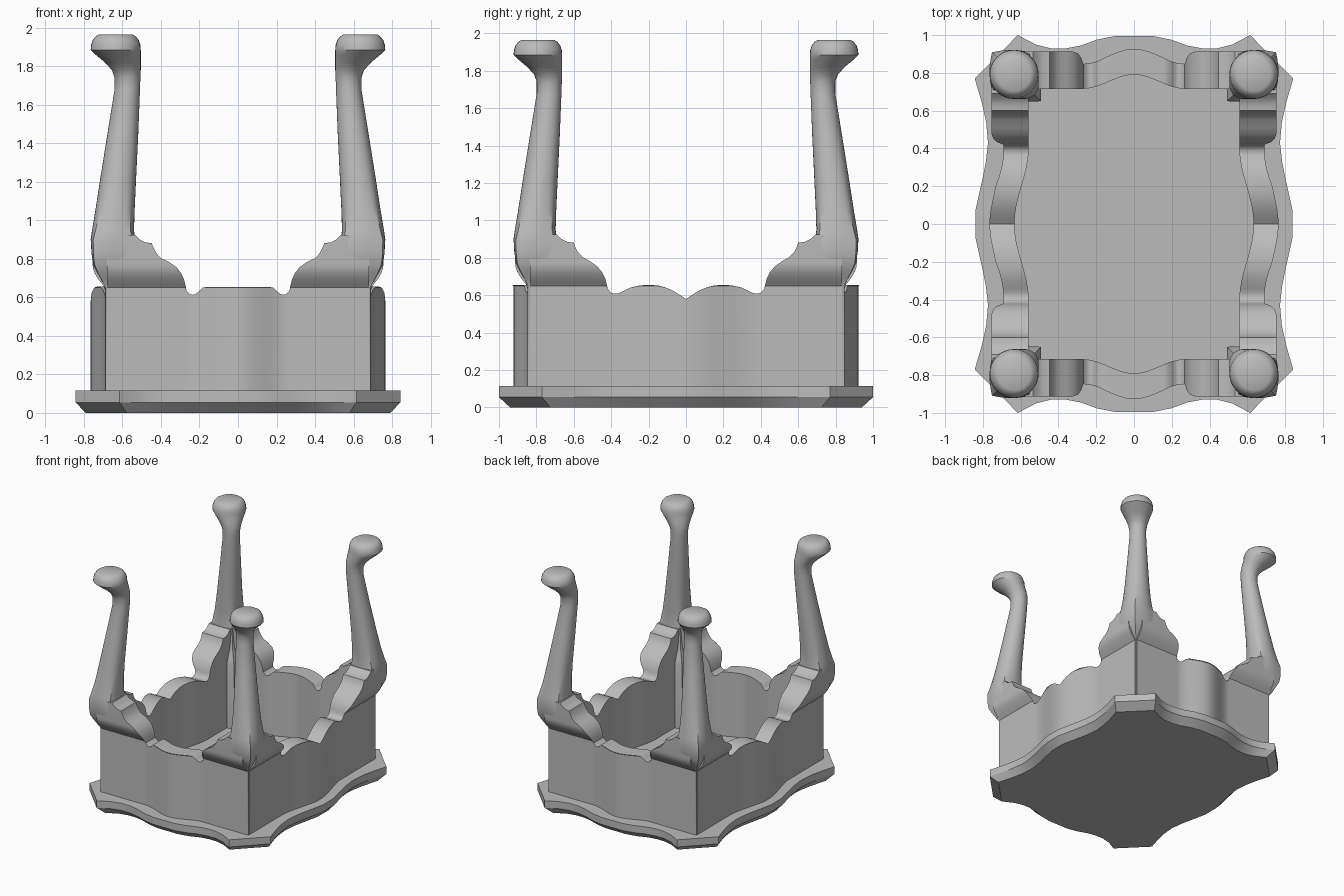
import bpy, bmesh, math

cube = bpy.data.objects.get("Cube")
if cube:
    bpy.data.objects.remove(cube, do_unlink=True)

grey = bpy.data.materials.new("plain grey")
grey.use_nodes = True
tone = (0.5, 0.5, 0.5, 1)
grey.diffuse_color = tone
grey.node_tree.nodes["Principled BSDF"].inputs["Base Color"].default_value = tone


def finish(bm, name, angle=35):
    """Turn a bmesh into a shaded object."""
    bmesh.ops.remove_doubles(bm, verts=bm.verts, dist=0.0005)
    bmesh.ops.recalc_face_normals(bm, faces=bm.faces)
    mesh = bpy.data.meshes.new(name)
    bm.to_mesh(mesh)
    bm.free()
    mesh.materials.append(grey)
    obj = bpy.data.objects.new(name, mesh)
    bpy.context.collection.objects.link(obj)
    bpy.ops.object.select_all(action="DESELECT")
    obj.select_set(True)
    bpy.context.view_layer.objects.active = obj
    bpy.ops.object.shade_smooth_by_angle(angle=math.radians(angle))
    return obj


def loft(bm, rings):
    """Skin a list of closed rings and cap both ends."""
    loops = [[bm.verts.new(p) for p in ring] for ring in rings]
    n = len(loops[0])
    for a, b in zip(loops, loops[1:]):
        for i in range(n):
            j = (i + 1) % n
            bm.faces.new((a[i], a[j], b[j], b[i]))
    bm.faces.new(loops[0][::-1])
    bm.faces.new(loops[-1])


# Scalloped table top, lying face down with a chamfered rim
quarter = [(0.1, 0.995), (0.2, 0.975), (0.28, 0.945), (0.36, 0.93), (0.44, 0.93),
           (0.52, 0.95), (0.615, 1.0), (0.843, 0.77), (0.805, 0.64), (0.783, 0.54),
           (0.773, 0.43), (0.784, 0.33), (0.8, 0.25), (0.82, 0.16), (0.84, 0.07)]
half = quarter + [(x, -y) for x, y in reversed(quarter)]
outline = half + [(-x, y) for x, y in reversed(half)]
bm = bmesh.new()
loft(bm, [[(x * k, y * k, z) for x, y in outline]
          for k, z in ((0.94, 0), (1, 0.055), (1, 0.115))])
finish(bm, "table_top", 25)


# Aprons: bowed boards with a shaped edge that rises into ears at the legs
LEVELS = (0.1, 0.65, 0.67, 0.69, 0.71, 0.73, 0.75, 0.77, 0.95)


def flare(z):
    t = min(max((z - 0.65) / 0.12, 0), 1)
    return 0.065 * math.sin(t * math.pi / 2)


def apron(name, edge, inner, bow_width, place):
    thick = 0.132
    stations = [(-s, z) for s, z in reversed(edge) if s > 0] + edge
    rings = []
    for s, top in stations:
        bow = 0.0375 * (1 + math.cos(math.pi * min(abs(s) / bow_width, 1)))
        ring = [place(s, inner + bow, z) for z in (top, LEVELS[0])]
        for level in LEVELS:
            z = min(level, top)
            ring.append(place(s, inner + thick + bow + flare(z), z))
        rings.append(ring)
    bm = bmesh.new()
    loft(bm, rings)
    bmesh.ops.dissolve_degenerate(bm, edges=bm.edges, dist=0.0005)
    finish(bm, name)


front_edge = [(0, 0.655), (0.04, 0.655), (0.08, 0.655), (0.12, 0.655), (0.16, 0.655),
              (0.185, 0.65), (0.205, 0.63), (0.22, 0.617), (0.235, 0.613), (0.25, 0.617),
              (0.268, 0.635), (0.272, 0.66), (0.28, 0.69), (0.295, 0.725), (0.32, 0.757),
              (0.36, 0.785), (0.4, 0.803), (0.425, 0.83), (0.44, 0.86), (0.448, 0.882),
              (0.48, 0.885), (0.51, 0.9), (0.535, 0.925), (0.57, 0.925), (0.68, 0.9)]
side_edge = [(0, 0.58), (0.03, 0.6), (0.07, 0.625), (0.11, 0.642), (0.15, 0.652),
             (0.2, 0.656), (0.25, 0.652), (0.3, 0.64), (0.34, 0.62), (0.365, 0.61),
             (0.385, 0.608), (0.405, 0.617), (0.418, 0.635), (0.424, 0.66), (0.432, 0.69),
             (0.45, 0.725), (0.475, 0.755), (0.51, 0.78), (0.55, 0.803), (0.578, 0.83),
             (0.593, 0.86), (0.6, 0.882), (0.635, 0.885), (0.665, 0.9), (0.69, 0.925),
             (0.72, 0.925), (0.835, 0.9)]
for sign, end, flank in ((-1, "front", "right"), (1, "back", "left")):
    apron(end + "_apron", front_edge, 0.716, 0.27, lambda s, d, z: (s, sign * d, z))
    apron(flank + "_apron", side_edge, 0.558, 0.4, lambda s, d, z: (sign * d, s, z))


# Cabriole legs: height, centre, radius, squareness of each section
SECTIONS = [(0.1, 0.59, 0.098, 0.97), (0.65, 0.59, 0.098, 0.97), (0.69, 0.607, 0.103, 0.93),
            (0.73, 0.625, 0.108, 0.88), (0.77, 0.64, 0.112, 0.82), (0.83, 0.647, 0.114, 0.75),
            (0.9, 0.65, 0.115, 0.65), (0.95, 0.649, 0.109, 0.45), (1.05, 0.639, 0.102, 0.25),
            (1.2, 0.624, 0.094, 0.1), (1.45, 0.598, 0.08, 0), (1.68, 0.575, 0.066, 0),
            (1.74, 0.574, 0.067, 0), (1.78, 0.58, 0.075, 0), (1.82, 0.598, 0.093, 0),
            (1.86, 0.622, 0.117, 0), (1.885, 0.635, 0.13, 0), (1.91, 0.635, 0.128, 0),
            (1.935, 0.635, 0.12, 0), (1.955, 0.635, 0.105, 0), (1.965, 0.635, 0.088, 0)]
SIDES = 32


def leg(name, sx, sy):
    rings = []
    for z, c, r, square in SECTIONS:
        ring = []
        for i in range(SIDES):
            a = math.tau * i / SIDES
            u, v = math.cos(a), math.sin(a)
            k = r / max(abs(u), abs(v)) ** square
            ring.append((sx * (c + k * u), sy * (c + 0.157 + k * v), z))
        rings.append(ring)
    bm = bmesh.new()
    loft(bm, rings)
    finish(bm, name)


for sy, end in ((-1, "front"), (1, "back")):
    for sx, flank in ((-1, "right"), (1, "left")):
        leg(f"{end}_{flank}_leg", sx, sy)
